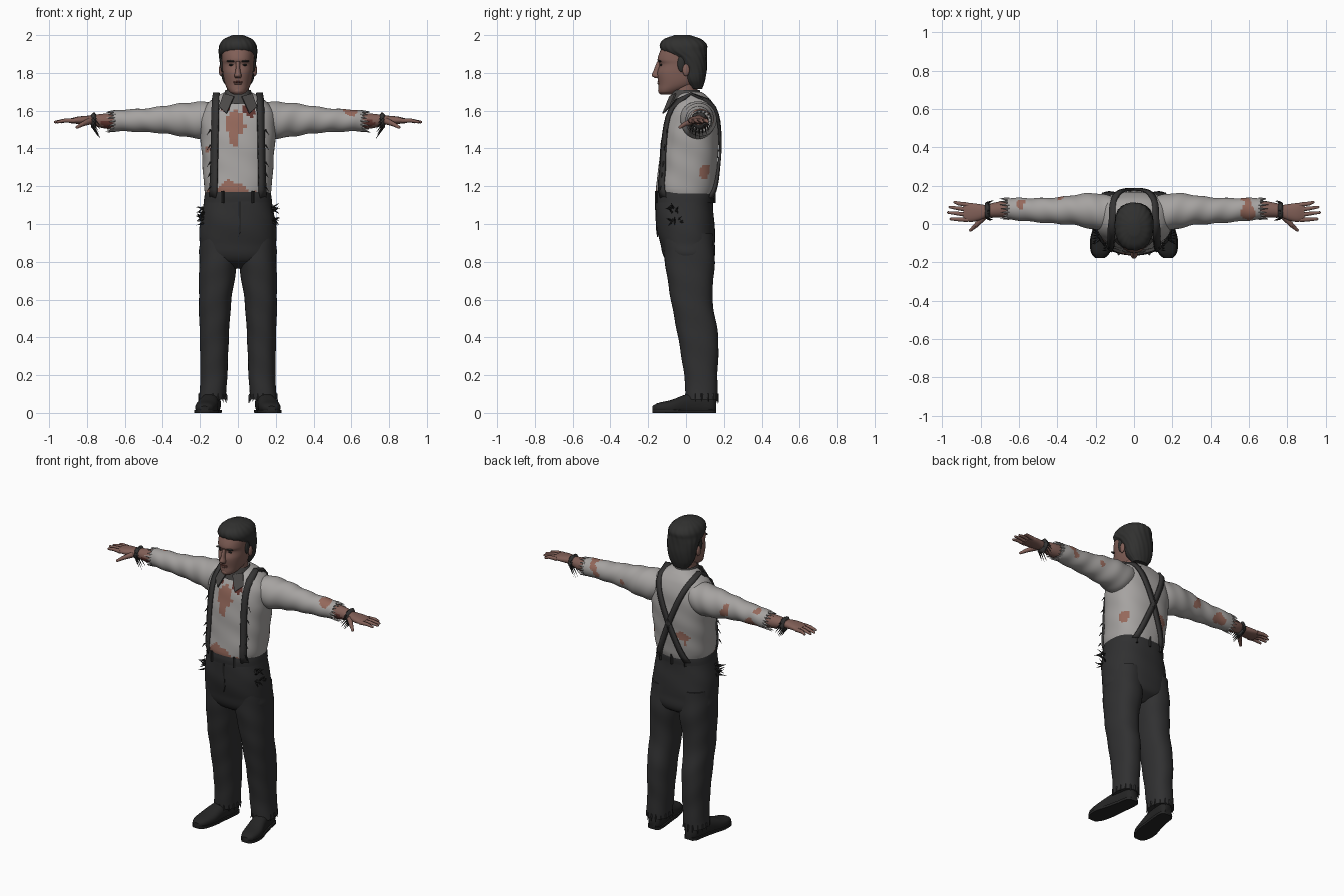
import bpy, bmesh, math, random
from mathutils import Vector, Matrix

random.seed(4)
if "Cube" in bpy.data.objects:
    bpy.data.objects.remove(bpy.data.objects["Cube"])


def material(name, *rgb):
    m = bpy.data.materials.new(name)
    m.use_nodes = True
    m.diffuse_color = (*rgb, 1)
    m.node_tree.nodes["Principled BSDF"].inputs["Base Color"].default_value = (*rgb, 1)
    return m


SHIRT = material("pale shirt cloth", .38, .365, .355)
SKIN = material("skin", .22, .115, .095)
RAW = material("grazed skin", .3, .14, .105)
BLOOD = material("dried red", .12, .035, .028)
TROUSER = material("charcoal trousers", .03, .03, .031)
HAIR = material("dark hair", .03, .03, .029)
STRAP = material("dark strap", .035, .034, .034)
COLLAR = material("grey collar", .07, .066, .064)
LEATHER = material("black leather", .018, .018, .018)


def finish(name, bm, mats, rule=None, smooth=True):
    bmesh.ops.recalc_face_normals(bm, faces=bm.faces)
    for f in bm.faces:
        f.smooth = smooth
        if rule:
            f.material_index = rule(f.calc_center_median())
    for e in bm.edges:
        if len(e.link_faces) == 2 and e.calc_face_angle(0) > 0.9:
            e.smooth = False
    mesh = bpy.data.meshes.new(name)
    bm.to_mesh(mesh)
    bm.free()
    for m in mats:
        mesh.materials.append(m)
    ob = bpy.data.objects.new(name, mesh)
    bpy.context.collection.objects.link(ob)
    return ob


def section(rings, t):
    """Smooth cross-section at t; every ring is (t, centre, centre, radius, radius)."""
    i = 0
    while i < len(rings) - 2 and t > rings[i + 1][0]:
        i += 1
    a, b = rings[i], rings[i + 1]
    before, after = rings[max(i - 1, 0)], rings[min(i + 2, len(rings) - 1)]
    h = b[0] - a[0]
    s = (t - a[0]) / h
    out = []
    for k in range(1, 5):
        m = (b[k] - before[k]) / (b[0] - before[0]) * h
        n = (after[k] - a[k]) / (after[0] - a[0]) * h
        out.append((2*s**3 - 3*s*s + 1) * a[k] + (s**3 - 2*s*s + s) * m
                   + (3*s*s - 2*s**3) * b[k] + (s**3 - s*s) * n)
    return out


def loft(name, mats, axis, rings, power=2.0, seg=32, steps=6, side=1, caps=True,
         wrinkle=(0, 0, 0), low=-9, high=9, rule=None):
    bm = bmesh.new()
    others = [k for k in range(3) if k != axis]
    stations = [a[0] + (b[0] - a[0]) * j / steps
                for a, b in zip(rings, rings[1:]) for j in range(steps)] + [rings[-1][0]]
    loops = []
    for t in stations:
        c1, c2, r1, r2 = section(rings, t)
        loop = []
        for j in range(seg):
            ang = math.tau * j / seg
            grow = 1 + wrinkle[0] * math.sin(wrinkle[1] * ang + wrinkle[2] * t)
            co = Vector((0, 0, 0))
            co[axis] = t
            for k, c, r, w in ((others[0], c1, r1, math.cos(ang)), (others[1], c2, r2, math.sin(ang))):
                co[k] = c + max(r, .002) * grow * math.copysign(abs(w) ** (2 / power), w)
            co.x *= side
            co.z = min(max(co.z, low), high)
            loop.append(bm.verts.new(co))
        loops.append(loop)
    for p, q in zip(loops, loops[1:]):
        for j in range(seg):
            k = (j + 1) % seg
            bm.faces.new((p[j], p[k], q[k], q[j]))
    if caps:
        bm.faces.new(loops[0])
        bm.faces.new(loops[-1])
    return finish(name, bm, mats, rule)


def rods(name, mat, parts, rounded=False):
    bm = bmesh.new()
    for p, q, r0, r1 in parts:
        p, q = Vector(p), Vector(q)
        turn = (q - p).to_track_quat("Z", "Y").to_matrix().to_4x4()
        bmesh.ops.create_cone(bm, cap_ends=True, segments=10 if rounded else 4, radius1=r0, radius2=r1,
                              depth=(q - p).length, matrix=Matrix.Translation((p + q) / 2) @ turn)
        if rounded:
            bmesh.ops.create_icosphere(bm, subdivisions=2, radius=r1, matrix=Matrix.Translation(q))
    return finish(name, bm, [mat], smooth=rounded)


def ball(name, mat, loc, size):
    bm = bmesh.new()
    bmesh.ops.create_uvsphere(bm, u_segments=20, v_segments=12, radius=1,
                              matrix=Matrix.Translation(loc) @ Matrix.Diagonal((*size, 1)))
    return finish(name, bm, [mat])


def in_patch(p, patches):
    rough = .01 * math.sin(70 * p.x + 40 * p.z) + .008 * math.sin(90 * p.z - 50 * p.y)
    return any((p - Vector(c)).length + rough < r for c, r in patches)


# Torso with ripped shirt
TORSO = [(1.13, 0, -.005, .165, .145), (1.19, 0, -.002, .178, .157), (1.3, 0, .01, .186, .155),
         (1.4, 0, .018, .193, .154), (1.5, 0, .025, .2, .146), (1.58, 0, .03, .195, .132),
         (1.64, 0, .033, .16, .107), (1.68, 0, .03, .105, .078), (1.7, 0, .02, .065, .06)]
P = 2.4
TEARS = [((-.05, .09, 1.52), .025), ((.17, .1, 1.28), .035), ((-.09, .16, 1.3), .035), ((-.15, -.08, 1.4), .025)]


def shirt_rule(p):
    if p.y < 0:
        half = .05 * min((p.z - 1.39) / .13, (1.61 - p.z) / .05, 1) + .007 * math.sin(80 * p.z)
        if 1.39 < p.z < 1.62 and abs(p.x + .015) < half:
            return 1
        if p.z < 1.235 - .5 * abs(p.x + .04) + .01 * math.sin(75 * p.x):
            return 1
        if in_patch(p, [((.065, -.09, 1.6), .035), ((-.08, -.09, 1.61), .02)]):
            return 2
    return 1 if in_patch(p, TEARS) else 0


loft("shirt_torso", [SHIRT, RAW, BLOOD], 2, TORSO, P, 72, 9, wrinkle=(.008, 4, 45), rule=shirt_rule)

# Neck and collar
loft("neck", [SKIN], 2, [(1.6, 0, .0, .066, .075), (1.68, 0, -.005, .06, .066), (1.78, 0, .0, .058, .065)])
loft("collar", [COLLAR], 2, [(1.635, 0, .012, .098, .098), (1.67, 0, .004, .08, .085), (1.71, 0, -.003, .067, .073)],
     caps=False, wrinkle=(.015, 5, 30))


def plate(name, mat, corners, thick=.008):
    bm = bmesh.new()
    bm.faces.new([bm.verts.new(c) for c in corners])
    ob = finish(name, bm, [mat], smooth=False)
    ob.modifiers.new("thickness", "SOLIDIFY").thickness = thick
    ob.modifiers["thickness"].offset = 0
    return ob


# Head
loft("head", [SKIN], 2, [
    (1.685, 0, -.105, .022, .025), (1.7, 0, -.088, .045, .055), (1.74, 0, -.045, .068, .1),
    (1.8, 0, -.032, .08, .12), (1.845, 0, -.027, .083, .113), (1.87, 0, -.027, .085, .123),
    (1.92, 0, -.022, .085, .112), (1.96, 0, -.02, .07, .09), (1.985, 0, -.02, .035, .045)], 2.2, 40)
loft("nose", [SKIN], 2, [(1.772, 0, -.15, .014, .012), (1.785, 0, -.155, .019, .026),
                         (1.81, 0, -.151, .013, .021), (1.86, 0, -.141, .01, .012)], seg=16)
loft("hair", [HAIR], 2, [
    (1.715, 0, .055, .05, .03), (1.76, 0, .045, .08, .055), (1.82, 0, .04, .091, .07),
    (1.88, 0, .02, .099, .09), (1.915, 0, -.008, .101, .118), (1.95, 0, -.014, .096, .123),
    (1.98, 0, -.018, .073, .095), (2.0, 0, -.02, .028, .04)], 2.2, 84, wrinkle=(.014, 18, 50))
ball("upper_lip", BLOOD, (0, -.142, 1.752), (.025, .009, .005))
ball("lower_lip", SKIN, (0, -.141, 1.743), (.021, .01, .006))
ball("chin", SKIN, (0, -.125, 1.705), (.026, .022, .02))

for s, tag in ((1, "left"), (-1, "right")):
    ball(tag + "_ear", SKIN, (s * .09, .0, 1.815), (.011, .019, .032))
    ball(tag + "_eye", LEATHER, (s * .034, -.131, 1.842), (.015, .007, .005))
    ball(tag + "_brow", HAIR, (s * .036, -.139, 1.862), (.024, .01, .005))
    ball(tag + "_sideburn", HAIR, (s * .083, -.025, 1.85), (.01, .02, .045))
    plate(tag + "_collar_point", COLLAR, [(s * .02, -.085, 1.675), (s * .075, -.055, 1.69),
                                          (s * .1, -.085, 1.62), (s * .06, -.122, 1.585)])

    # Sleeve, forearm and hand
    spots = [((.6, .06, 1.6), .048), ((.57, .13, 1.56), .03), ((.37, .14, 1.56), .017)] if s > 0 else \
            [((-.6, .1, 1.6), .025), ((-.38, .14, 1.55), .03), ((-.56, .12, 1.52), .035)]
    loft(tag + "_sleeve", [SHIRT, RAW], 0, [
        (.1, .055, 1.56, .085, .085), (.2, .065, 1.55, .096, .097), (.3, .073, 1.552, .08, .087),
        (.4, .07, 1.552, .069, .072), (.5, .072, 1.549, .063, .062), (.6, .077, 1.548, .059, .058),
        (.66, .08, 1.546, .055, .054)], 2, 48, 9, s, wrinkle=(.028, 2, 55),
        rule=lambda p, spots=spots: int(in_patch(p, spots)))
    loft(tag + "_forearm", [SKIN, BLOOD], 0, [
        (.6, .078, 1.545, .044, .044), (.7, .075, 1.545, .042, .04), (.78, .068, 1.55, .031, .026)], side=s,
        rule=lambda p: int(in_patch(p, [((math.copysign(.68, p.x), .04, 1.52), .03)])))
    loft(tag + "_palm", [SKIN], 0, [
        (.765, .067, 1.55, .03, .025), (.8, .062, 1.55, .041, .023), (.85, .06, 1.549, .049, .019),
        (.89, .062, 1.546, .044, .012)], 2.3, 24, side=s)
    fingers = []
    for base, tip, reach in ((.1, .114, .935), (.075, .088, .96), (.048, .06, .968), (.022, .026, .955)):
        knuckle = (s * .915, (base + tip) / 2, 1.548)
        fingers += [((s * .865, base, 1.547), knuckle, .013, .0105),
                    (knuckle, (s * reach, tip, 1.54), .0105, .007)]
    fingers += [((s * .785, .035, 1.545), (s * .825, -.008, 1.528), .018, .012),
                ((s * .825, -.008, 1.528), (s * .852, -.032, 1.512), .012, .008)]
    rods(tag + "_fingers", SKIN, fingers, True)
    loft(tag + "_wristband", [STRAP], 0, [
        (.752, .07, 1.547, .036, .034), (.765, .07, 1.547, .045, .044), (.778, .07, 1.547, .036, .034)],
        side=s, wrinkle=(.06, 5, 20))

    # Frayed threads at wrist, cuff, hip and hem
    wrist, cuff, hip, hem = [], [], [], []
    for i in range(16):
        a = math.tau * i / 16
        r = random.uniform(.7, 1.3)
        c, n = math.cos(a), math.sin(a)
        wrist.append(((s * .765, .07 + .042 * c, 1.547 + .042 * n),
                      (s * (.765 - .03 * r), .07 + .055 * c, 1.535 + .05 * n - .03 * r), .005, 0))
        cuff.append(((s * .65, .08 + .05 * c, 1.546 + .05 * n),
                     (s * (.66 + .035 * r), .08 + .055 * c, 1.54 + .055 * n), .009, 0))
        z = 1.0 + .1 * random.random()
        hip.append(((s * .18, -.06 + .02 * c, z), (s * (.2 + .018 * r), -.06 + .05 * c, z - .03 * n), .007, 0))
        hem.append(((s * (.133 + .066 * c), .083 + .078 * n, .1),
                    (s * (.133 + .078 * c), .083 + .09 * n, .085 - .03 * r), .01, 0))
    rods(tag + "_wrist_threads", STRAP, wrist)
    rods(tag + "_cuff_threads", SHIRT, cuff)
    rods(tag + "_pocket_threads", LEATHER, hip)
    rods(tag + "_hem_threads", TROUSER, hem)

    # Trouser leg and shoe
    loft(tag + "_trouser_leg", [TROUSER], 2, [
        (.07, .135, .083, .071, .083), (.2, .127, .078, .071, .088), (.4, .125, .064, .077, .106),
        (.6, .12, .03, .086, .11), (.8, .104, .02, .1, .131), (.95, .1, .01, .098, .13)],
        2.3, 40, 10, s, wrinkle=(.012, 2, 38))
    shoe = [(-.178, .177, .022, .02, .014), (-.15, .175, .026, .044, .026), (-.08, .167, .03, .057, .038),
            (0, .152, .045, .05, .053), (.08, .138, .05, .045, .06), (.14, .132, .045, .04, .05),
            (.16, .131, .04, .024, .035)]
    loft(tag + "_shoe", [LEATHER], 1, shoe, 2.4, side=s, low=.012)
    loft(tag + "_sole", [LEATHER], 1, [(t, x, .01, w + .005, .02) for t, x, z, w, h in shoe],
         4, side=s, low=0, high=.016)

    # Suspender strap hugging the torso, crossing at the back
    front = [(.13 - .012 * i / 12, 1.14 + .515 * i / 12, -1) for i in range(13)]
    back = [(.11 - .21 * i / 14, 1.655 - .515 * i / 14, 1) for i in range(15)]
    bm = bmesh.new()
    rows = []
    for x, z, d in front + [(.113, 1.69, 0)] + back:
        row = []
        for edge in (-.017, .017):
            cx, cy, rx, ry = section(TORSO, z)
            bulge = max(1 - min(abs(x + edge) / rx, 1) ** P, .05) ** (1 / P)
            row.append(bm.verts.new((s * (x + edge), cy + d * (ry * bulge + .009), z)))
        rows.append(row)
    for p, q in zip(rows, rows[1:]):
        bm.faces.new((p[0], p[1], q[1], q[0]))
    strap = finish(tag + "_suspender", bm, [STRAP])
    strap.modifiers.new("thickness", "SOLIDIFY").thickness = .014
    strap.modifiers["thickness"].offset = 0
    rods(tag + "_strap_threads", STRAP, [
        ((s * .145, section(TORSO, z)[1] - section(TORSO, z)[3] * .85, z),
         (s * .165, section(TORSO, z)[1] - section(TORSO, z)[3] * .88, z - .03), .005, 0)
        for z in (1.2, 1.27, 1.33, 1.42, 1.5)])

# Trouser seat and waistband
loft("trouser_seat", [TROUSER], 2, [
    (.765, 0, .02, .05, .06), (.81, 0, .018, .185, .125), (.9, 0, .008, .203, .145),
    (1.0, 0, -.004, .2, .154), (1.1, 0, -.01, .182, .152), (1.16, 0, -.008, .17, .151)],
    2.4, 56, 8, wrinkle=(.006, 4, 40))
loft("waistband", [TROUSER], 2, [(1.115, 0, -.008, .181, .154), (1.145, 0, -.008, .177, .156),
                                 (1.17, 0, -.008, .172, .153)], 2.4, 56, caps=False)
plate("fly_flap", LEATHER, [(.002, -.162, 1.12), (.016, -.162, 1.12), (.016, -.155, .97), (.004, -.15, .93)], .006)
rods("belt_loops", LEATHER, [((x, y, 1.11), (x, y, 1.175), .009, .009)
                             for x, y in ((.08, -.155), (-.08, -.155), (.09, .135), (-.09, .135), (0, .147))])
